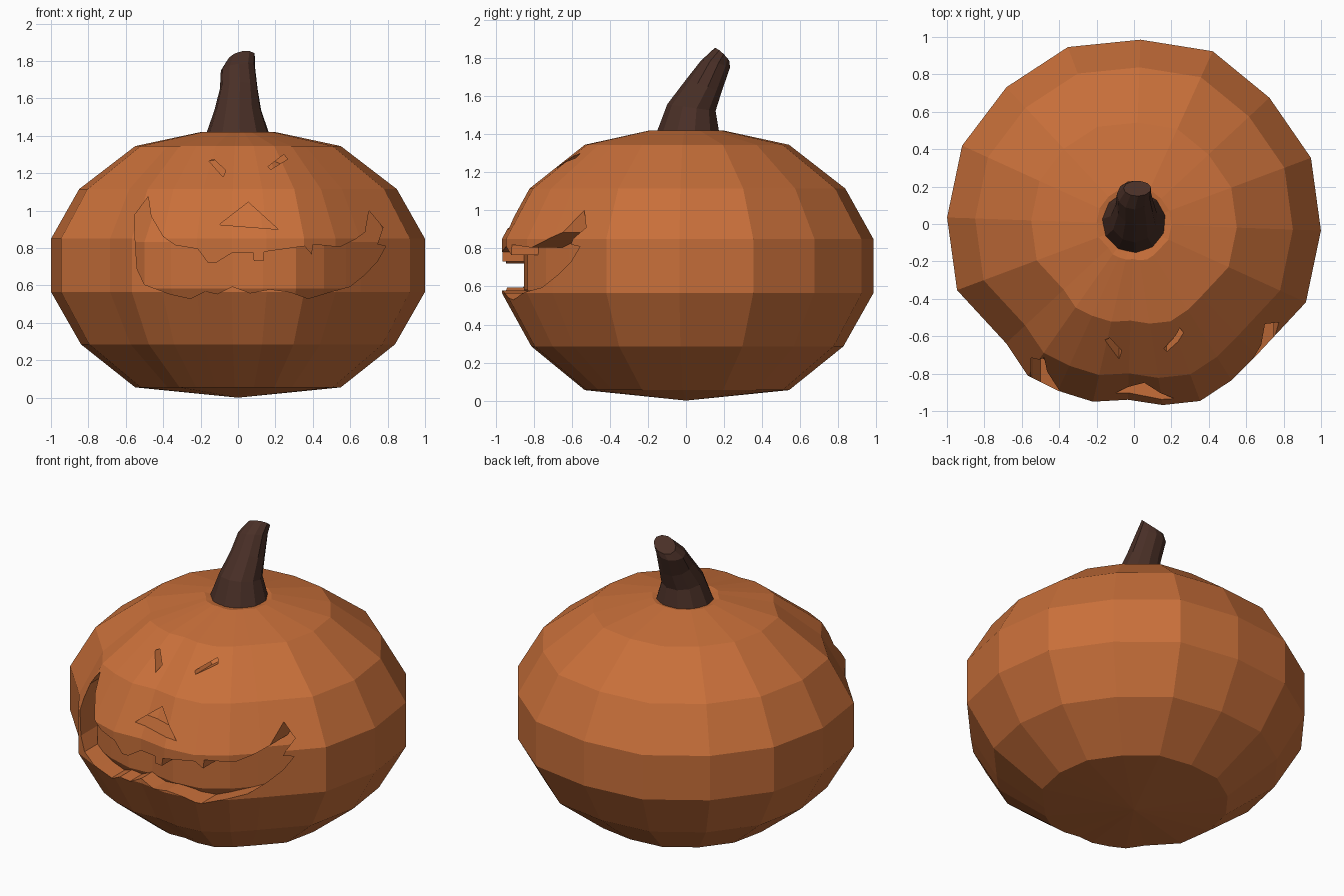
import bpy, bmesh, math
from mathutils import Vector

if "Cube" in bpy.data.objects:
    bpy.data.objects.remove(bpy.data.objects["Cube"])


def material(name, rgb):
    m = bpy.data.materials.new(name)
    m.diffuse_color = (*rgb, 1)
    m.use_nodes = True
    m.node_tree.nodes["Principled BSDF"].inputs["Base Color"].default_value = m.diffuse_color
    return m


orange = material("pumpkin_orange", (0.58, 0.16, 0.042))
brown = material("stem_brown", (0.068, 0.029, 0.020))


def make_object(name, bm, mat):
    bmesh.ops.recalc_face_normals(bm, faces=bm.faces)
    me = bpy.data.meshes.new(name)
    bm.to_mesh(me)
    bm.free()
    me.materials.append(mat)
    ob = bpy.data.objects.new(name, me)
    bpy.context.collection.objects.link(ob)
    return ob


def bridge(bm, lower, upper):
    n = len(lower)
    for i in range(n):
        j = (i + 1) % n
        bm.faces.new((lower[i], lower[j], upper[j], upper[i]))


def subtract(ob, cutter):
    mod = ob.modifiers.new("cut", 'BOOLEAN')
    mod.operation, mod.solver, mod.object = 'DIFFERENCE', 'EXACT', cutter
    dg = bpy.context.evaluated_depsgraph_get()
    me = bpy.data.meshes.new_from_object(ob.evaluated_get(dg))
    ob.modifiers.clear()
    ob.data = me


# Pumpkin outline: angle in degrees and radius, with extra lobes at the front
COLUMNS = [(-2, 1.0), (20.5, 1.01), (43, .99), (65.5, 1.015), (88, .986),
           (110.5, 1.01), (133, 1.0), (155.5, 1.01), (178, 1.0), (200.5, 1.01),
           (223, .935), (235, .99), (245.5, .98), (257, .975), (268, .94),
           (279, .98), (290.5, 1.01), (302, .985), (313, .96), (335.5, 1.01)]
PROFILE = [(.55, .055), (.84, .285), (1, .565), (1, .85), (.85, 1.115),
           (.55, 1.345), (.2, 1.42), (.1, 1.40)]


def pumpkin(name, scale=1.0):
    bm = bmesh.new()
    rings = [[bm.verts.new((r * k * math.cos(math.radians(a)),
                            r * k * math.sin(math.radians(a)), z))
              for a, k in COLUMNS] for r, z in PROFILE]
    for lo, up in zip(rings, rings[1:]):
        bridge(bm, lo, up)
    bottom = bm.verts.new((0, 0, 0))
    for i, v in enumerate(rings[0]):
        bm.faces.new((bottom, rings[0][(i + 1) % len(COLUMNS)], v))
    bm.faces.new(rings[-1])
    centre = Vector((0, 0, .71))
    for v in bm.verts:
        v.co = centre + (v.co - centre) * scale
    return make_object(name, bm, orange)


body = pumpkin("pumpkin_body")
core = pumpkin("recess_floor_helper", .88)

# Carved face shapes (x, z), as seen from the front
LEFT_EYE = [(-.33, 1.11), (-.30, 1.16), (-.19, 1.27), (-.15, 1.18), (-.11, 1.155),
            (-.06, 1.08), (-.10, 1.07)]
LEFT_BROW = [(-.155, 1.265), (-.13, 1.275), (-.065, 1.215), (-.08, 1.18)]
RIGHT_EYE = [(.14, 1.125), (.29, 1.195), (.31, 1.26), (.36, 1.235), (.375, 1.185),
             (.455, 1.12), (.45, 1.06), (.38, 1.095), (.16, 1.105)]
RIGHT_BROW = [(.16, 1.235), (.245, 1.30), (.265, 1.275), (.175, 1.22)]
NOSE = [(-.10, .925), (.055, 1.045), (.215, .90)]
MOUTH = [(-.48, 1.075), (-.465, .97), (-.40, .86), (-.335, .815), (-.215, .795),
         (-.16, .72), (-.12, .72), (-.03, .775), (.08, .775), (.085, .73),
         (.135, .73), (.14, .78), (.355, .81), (.395, .765), (.40, .82),
         (.545, .805), (.625, .845), (.68, .885), (.70, 1.0), (.775, .91),
         (.745, .82), (.79, .81), (.745, .73), (.68, .66), (.60, .595),
         (.49, .565), (.375, .53), (.28, .565), (.17, .58), (.065, .56),
         (-.03, .595), (-.11, .555), (-.175, .57), (-.255, .53), (-.365, .555),
         (-.50, .605), (-.54, .69), (-.55, .85), (-.55, .98)]

for shape, back in ((LEFT_EYE, -.45), (LEFT_BROW, -.45), (RIGHT_EYE, -.45),
                    (RIGHT_BROW, -.45), (NOSE, -.4), (MOUTH, -.3)):
    bm = bmesh.new()
    front = [bm.verts.new((x, -1.3, z)) for x, z in shape]
    rear = [bm.verts.new((x, back, z)) for x, z in shape]
    bridge(bm, front, rear)
    caps = [bm.faces.new(front), bm.faces.new(rear)]
    bmesh.ops.triangulate(bm, faces=caps)
    cutter = make_object("face_cutter", bm, orange)
    subtract(cutter, core)      # keep a recessed floor behind the opening
    subtract(body, cutter)
    bpy.data.objects.remove(cutter)
bpy.data.objects.remove(core)

# Bent stem: centre, x radius, y radius, backward tilt, sideways slope
STEM = [((0, .01, 1.39), .178, .172, 0, 0),
        ((0, .03, 1.54), .126, .13, 8, 0),
        ((.005, .095, 1.655), .102, .10, 20, 0),
        ((0, .155, 1.765), .092, .08, 15, .15),
        ((.018, .19, 1.815), .074, .055, 42, .2)]
bm = bmesh.new()
rings = []
for c, rx, ry, tilt, slope in STEM:
    t = math.radians(tilt)
    ring = []
    for i in range(11):
        a = math.tau * i / 11 + .2
        x, y = rx * math.cos(a), ry * math.sin(a)
        ring.append(bm.verts.new((c[0] + x, c[1] + y * math.cos(t),
                                  c[2] - y * math.sin(t) + slope * x)))
    rings.append(ring)
for lo, up in zip(rings, rings[1:]):
    bridge(bm, lo, up)
bm.faces.new(rings[0])
bm.faces.new(rings[-1])
make_object("stem", bm, brown)
